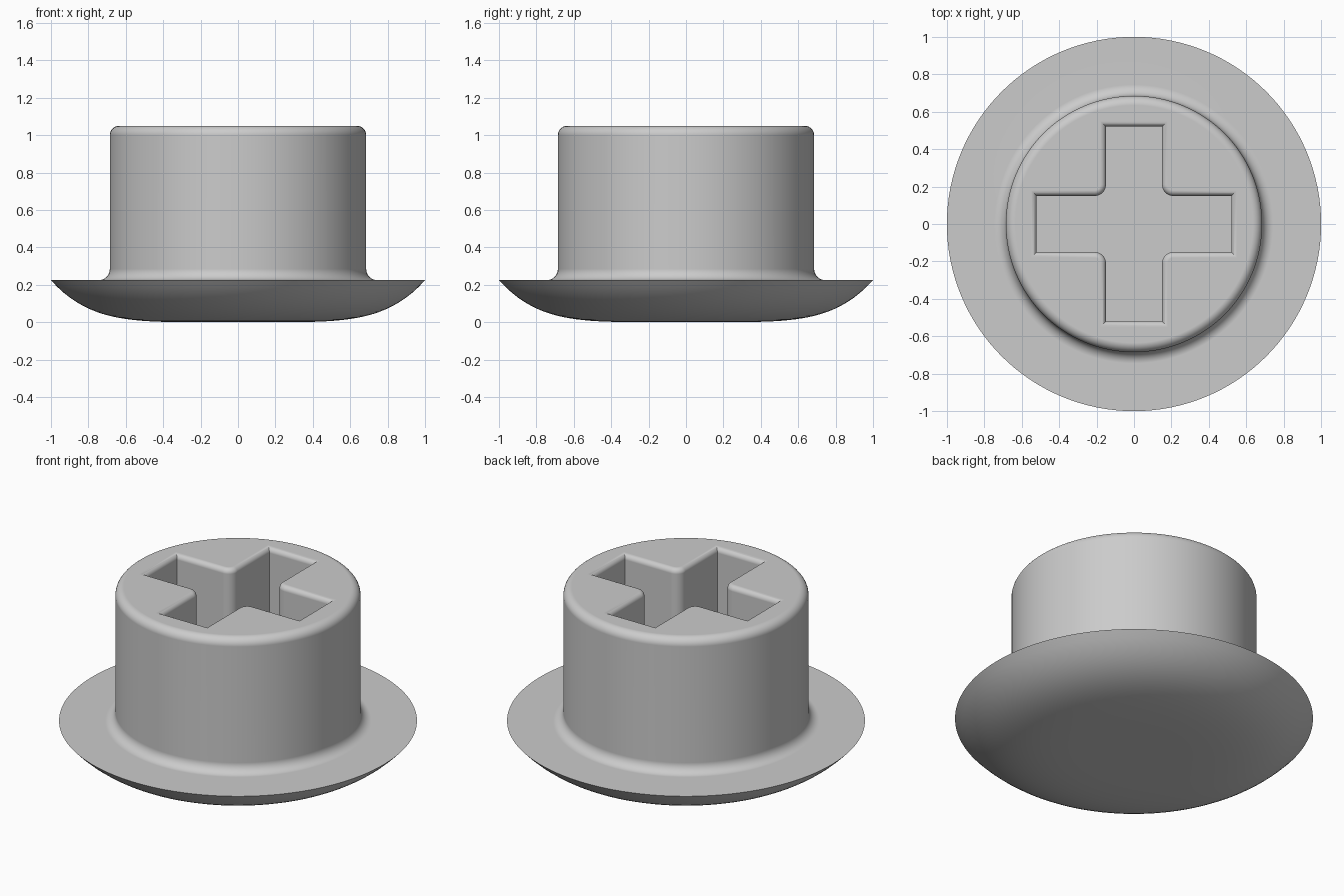
import bpy, bmesh
from math import sin, cos, pi, radians

cube = bpy.data.objects.get("Cube")
if cube:
    bpy.data.objects.remove(cube, do_unlink=True)

SEGMENTS = 128
FLANGE_Z, TOP_Z, FLOOR_Z = 0.225, 1.05, 0.23
STEM_R, FOOT_R, RIM_R = 0.685, 0.06, 0.05
STEPS = 8

grey = bpy.data.materials.new("plain grey")
grey.use_nodes = True
grey.diffuse_color = (0.6, 0.6, 0.6, 1)
grey.node_tree.nodes["Principled BSDF"].inputs["Base Color"].default_value = (0.6, 0.6, 0.6, 1)


def arc(cx, cz, r, start, end):
    """Points on an arc, angles in degrees."""
    angles = [radians(start + (end - start) * i / STEPS) for i in range(STEPS + 1)]
    return [(cx + r * cos(a), cz + r * sin(a)) for a in angles]


def loft(name, rings):
    """Closed solid through a stack of rings, listed from bottom to top."""
    bm = bmesh.new()
    loops = [[bm.verts.new(p) for p in ring] for ring in rings]
    for low, high in zip(loops, loops[1:]):
        for i in range(len(low)):
            j = (i + 1) % len(low)
            bm.faces.new((low[i], low[j], high[j], high[i]))
    bm.faces.new(loops[0][::-1])
    bm.faces.new(loops[-1])
    bmesh.ops.recalc_face_normals(bm, faces=bm.faces)
    mesh = bpy.data.meshes.new(name)
    bm.to_mesh(mesh)
    bm.free()
    mesh.materials.append(grey)
    obj = bpy.data.objects.new(name, mesh)
    bpy.context.collection.objects.link(obj)
    return obj


def circle(r, z):
    return [(r * cos(2 * pi * i / SEGMENTS), r * sin(2 * pi * i / SEGMENTS), z)
            for i in range(SEGMENTS)]


def cross(grow, z):
    """Plus-shaped outline with rounded inner corners, widened by grow."""
    half, reach, centre = 0.15 + grow, 0.52 + grow, 0.21
    quarter = [(reach, half)] + arc(centre, centre, centre - half, 270, 180) + [(half, reach)]
    ring = []
    for _ in range(4):
        ring += [(x, y, z) for x, y in quarter]
        quarter = [(-y, x) for x, y in quarter]
    return ring


# Domed flange, foot fillet, stem and rounded rim as one turned profile
dome = [(r, FLANGE_Z * r ** 5) for r in [0.3 + 0.7 * i / 20 for i in range(21)]]
foot = arc(STEM_R + FOOT_R, FLANGE_Z + FOOT_R, FOOT_R, 270, 180)
rim = arc(STEM_R - RIM_R, TOP_Z - RIM_R, RIM_R, 0, 90)
plug = loft("flanged_plug", [circle(r, z) for r, z in dome + foot + rim])

# Cross-shaped socket with a softened mouth
LIP = 0.03
mouth = arc(LIP, TOP_Z - LIP, LIP, 180, 90)
socket = loft("socket_cutter", [cross(0, FLOOR_Z)] + [cross(g, z) for g, z in mouth]
              + [cross(LIP, TOP_Z + 0.1)])
socket.hide_render = True

cut = plug.modifiers.new("socket", "BOOLEAN")
cut.operation = "DIFFERENCE"
cut.solver = "EXACT"
cut.object = socket

bpy.ops.object.select_all(action="DESELECT")
plug.select_set(True)
bpy.context.view_layer.objects.active = plug
bpy.ops.object.modifier_apply(modifier=cut.name)
bpy.data.objects.remove(socket, do_unlink=True)

# Smooth shading with crisp edges and flat caps
bpy.ops.object.shade_smooth_by_angle(angle=radians(30))
weighted = plug.modifiers.new("flat caps", "WEIGHTED_NORMAL")
weighted.keep_sharp = True
